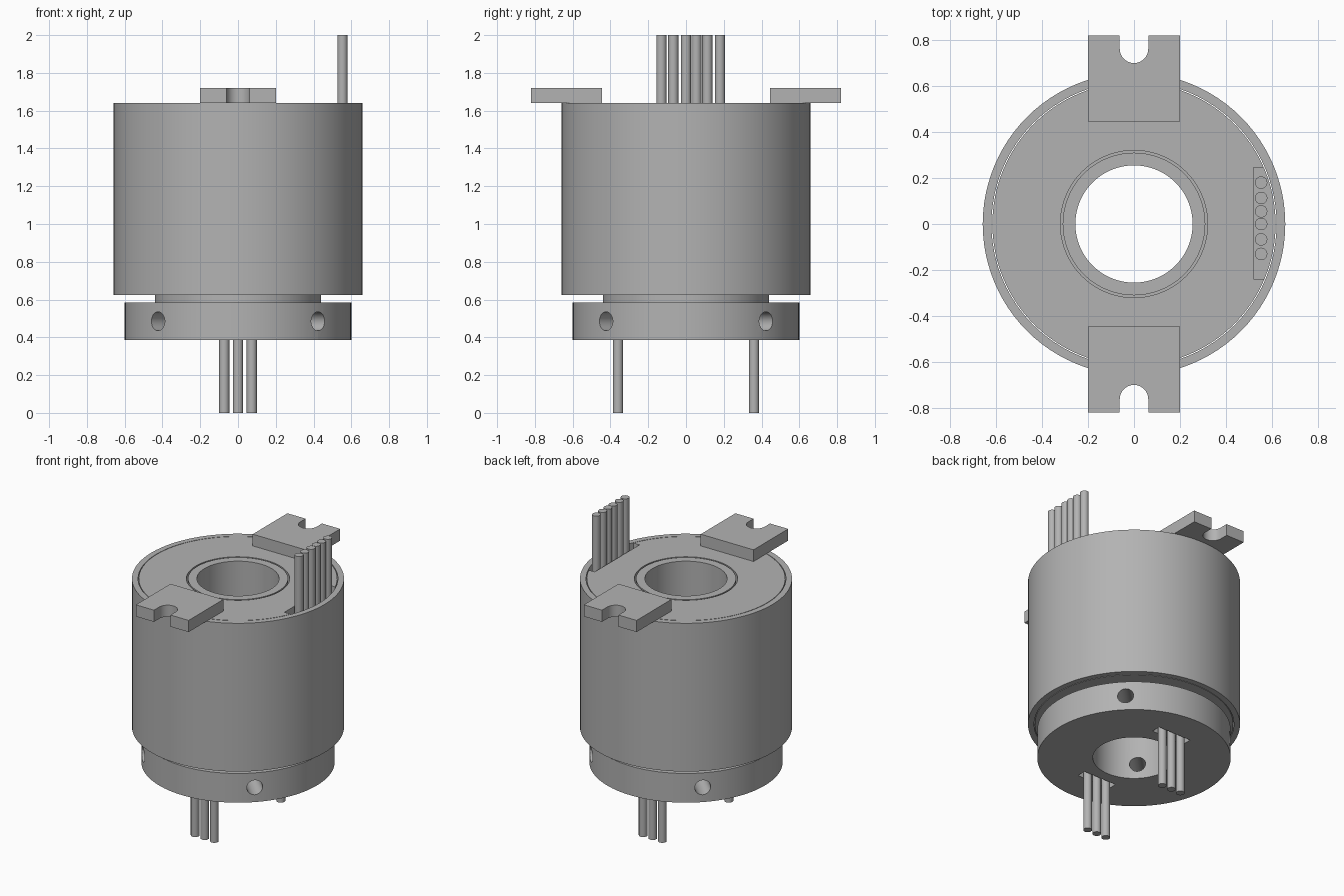
import bpy, bmesh, math
from mathutils import Matrix, Vector

cube = bpy.data.objects.get("Cube")
if cube:
    bpy.data.objects.remove(cube, do_unlink=True)

grey = bpy.data.materials.new("plain grey")
grey.use_nodes = True
COLOUR = (0.45, 0.45, 0.45, 1)
grey.diffuse_color = COLOUR
grey.node_tree.nodes["Principled BSDF"].inputs["Base Color"].default_value = COLOUR


def make(name, bm):
    bmesh.ops.recalc_face_normals(bm, faces=bm.faces)
    mesh = bpy.data.meshes.new(name)
    bm.to_mesh(mesh)
    bm.free()
    mesh.materials.append(grey)
    obj = bpy.data.objects.new(name, mesh)
    bpy.context.collection.objects.link(obj)
    return obj


def activate(obj):
    bpy.ops.object.select_all(action='DESELECT')
    obj.select_set(True)
    bpy.context.view_layer.objects.active = obj


def smooth(obj):
    activate(obj)
    bpy.ops.object.shade_smooth_by_angle(angle=math.radians(30))


def lathe(name, profile, steps=96):
    """Revolve a closed (radius, z) outline about z."""
    bm = bmesh.new()
    verts = [bm.verts.new((r, 0, z)) for r, z in profile]
    edges = [bm.edges.new((v, verts[i - 1])) for i, v in enumerate(verts)]
    bmesh.ops.spin(bm, geom=verts + edges, axis=(0, 0, 1), cent=(0, 0, 0),
                   angle=math.tau, steps=steps, use_merge=True)
    bmesh.ops.remove_doubles(bm, verts=bm.verts, dist=1e-5)
    return make(name, bm)


def rod(name, x, y, z0, z1, radius, matrix=None, sides=24):
    bm = bmesh.new()
    place = matrix or Matrix.Translation((x, y, (z0 + z1) / 2))
    bmesh.ops.create_cone(bm, cap_ends=True, segments=sides, radius1=radius,
                          radius2=radius, depth=z1 - z0, matrix=place)
    return make(name, bm)


def box(name, low, high):
    low, high = Vector(low), Vector(high)
    bm = bmesh.new()
    bmesh.ops.create_cube(bm, size=1, matrix=Matrix.Translation((low + high) / 2)
                          @ Matrix.Diagonal((*(high - low), 1)))
    return make(name, bm)


def cut(obj, cutter):
    cutter.hide_render = True
    mod = obj.modifiers.new("cut", 'BOOLEAN')
    mod.operation = 'DIFFERENCE'
    mod.solver = 'EXACT'
    mod.object = cutter
    activate(obj)
    bpy.ops.object.modifier_apply(modifier=mod.name)
    bpy.data.objects.remove(cutter, do_unlink=True)


BASE, FLANGE_TOP, HOUSING, TOP = 0.385, 0.585, 0.625, 1.64
WIRE = 0.027

# Outer housing shell
smooth(lathe("housing_shell", [(0.62, HOUSING), (0.658, HOUSING),
                               (0.658, TOP), (0.62, TOP)]))

# Fixed core with a slot for the upper wires
core = lathe("housing_core", [(0.32, HOUSING), (0.616, HOUSING),
                              (0.616, TOP), (0.32, TOP)])
cut(core, box("wire_slot_cutter", (0.52, -0.24, TOP - 0.1), (0.8, 0.245, TOP + 0.1)))
smooth(core)

# Hollow rotor: sleeve, neck and flange
rotor = lathe("rotor_sleeve", [(0.255, BASE), (0.6, BASE), (0.6, FLANGE_TOP),
                               (0.44, FLANGE_TOP), (0.44, HOUSING), (0.31, HOUSING),
                               (0.31, TOP), (0.255, TOP)])
for angle in (45, 135):
    turn = (Matrix.Translation((0, 0, 0.485)) @ Matrix.Rotation(math.radians(angle), 4, 'Z')
            @ Matrix.Rotation(math.pi / 2, 4, 'Y'))
    cut(rotor, rod("screw_hole_cutter", 0, 0, -0.8, 0.8, 0.05, turn, 32))
for side in (-1, 1):
    y = side * 0.36
    cut(rotor, box("lower_slot_cutter", (-0.125, y - 0.032, BASE - 0.1),
                   (0.125, y + 0.032, BASE + 0.06)))
smooth(rotor)

# Upper wires
for i, y in enumerate((0.18, 0.113, 0.055, 0, -0.067, -0.13)):
    smooth(rod(f"upper_wire_{i + 1}", 0.553, y, TOP - 0.1, 2.0, WIRE))

# Lower wires, three at the front and three at the back
for side, label in ((-1, "front"), (1, "back")):
    for i in range(3):
        smooth(rod(f"lower_wire_{label}_{i + 1}", (i - 1) * 0.073, side * 0.36,
                   0, BASE + 0.06, WIRE))

# Mounting tabs with a round-ended notch
for side, label in ((-1, "front"), (1, "back")):
    arc = [(0.062 * math.cos(a), 0.762 - 0.062 * math.sin(a))
           for a in (math.pi * k / 16 for k in range(17))]
    outline = [(0.2, 0.445), (0.2, 0.82), (0.062, 0.82), *arc,
               (-0.062, 0.82), (-0.2, 0.82), (-0.2, 0.445)]
    bm = bmesh.new()
    face = bm.faces.new([bm.verts.new((x, side * y, TOP)) for x, y in outline])
    lifted = bmesh.ops.extrude_face_region(bm, geom=[face], use_keep_orig=True)["geom"]
    bmesh.ops.translate(bm, vec=(0, 0, 0.08),
                        verts=[g for g in lifted if isinstance(g, bmesh.types.BMVert)])
    smooth(make(f"mounting_tab_{label}", bm))
